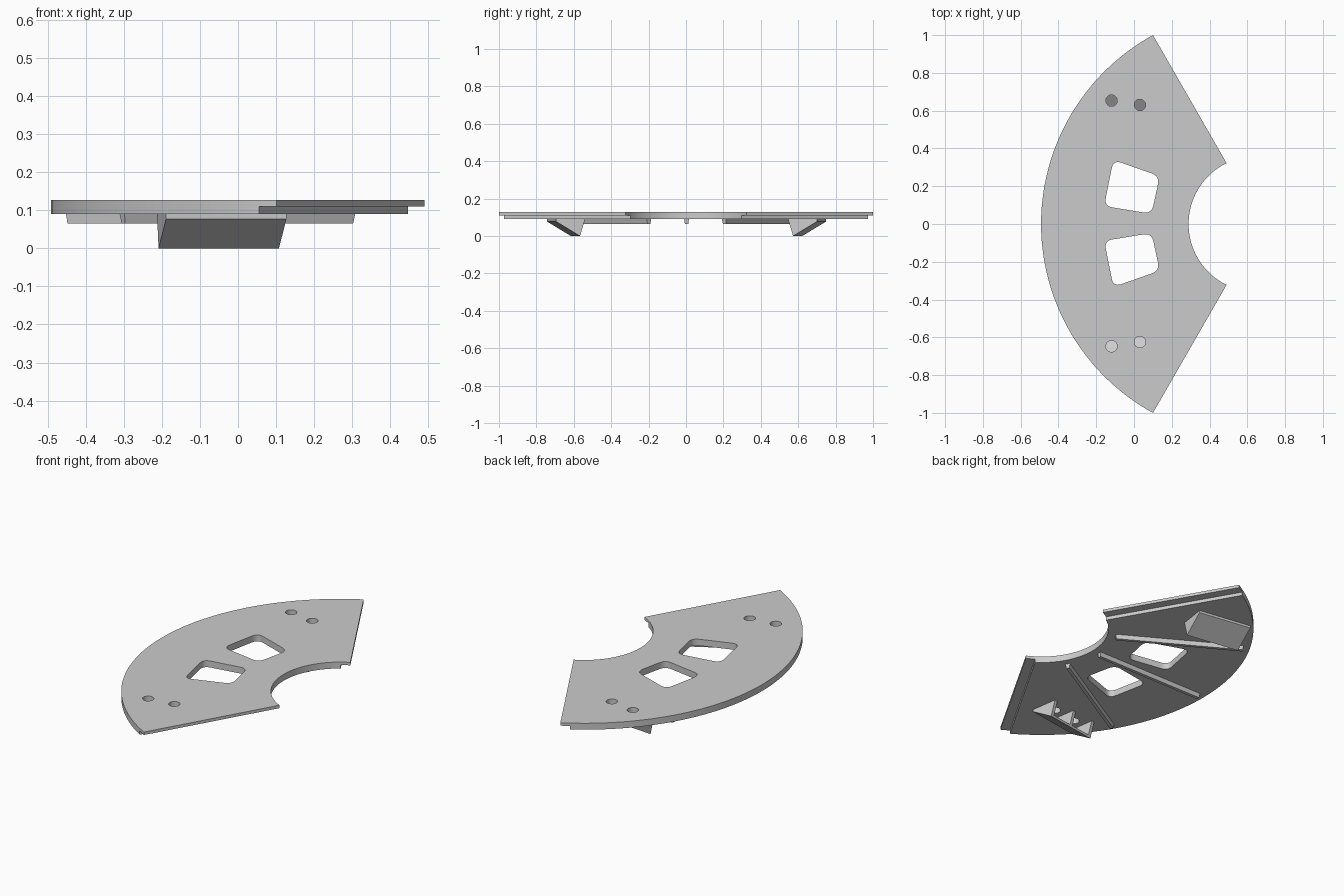
import bpy, bmesh, math
from mathutils import Vector

if "Cube" in bpy.data.objects:
    bpy.data.objects.remove(bpy.data.objects["Cube"])

grey = bpy.data.materials.new("light_grey")
grey.diffuse_color = (0.6, 0.6, 0.6, 1)
grey.use_nodes = True
grey.node_tree.nodes["Principled BSDF"].inputs["Base Color"].default_value = grey.diffuse_color

CX, YO = 0.648, 0.003           # hub of the arcs, small y offset of the details
Z0, ZL, Z1 = 0.09, 0.11, 0.127  # deck underside, lap step, deck top


def finish(name, bm):
    bmesh.ops.recalc_face_normals(bm, faces=bm.faces[:])
    me = bpy.data.meshes.new(name)
    bm.to_mesh(me)
    bm.free()
    me.materials.append(grey)
    ob = bpy.data.objects.new(name, me)
    bpy.context.collection.objects.link(ob)
    return ob


def loft(name, a, b):
    """Solid between two matching 3D loops."""
    bm = bmesh.new()
    va = [bm.verts.new(p) for p in a]
    vb = [bm.verts.new(p) for p in b]
    bm.faces.new(va)
    bm.faces.new(vb[::-1])
    n = len(va)
    for i in range(n):
        j = (i + 1) % n
        bm.faces.new((va[i], vb[i], vb[j], va[j]))
    return finish(name, bm)


def arc(r, a0, a1, n, cx=CX, cy=0.0):
    """Points around a centre, angle measured from -x."""
    out = []
    for i in range(n + 1):
        a = math.radians(a0 + (a1 - a0) * i / n)
        out.append((cx - r * math.cos(a), cy + r * math.sin(a)))
    return out


def rounded(pts, d, n=8):
    """Polygon with curved corners."""
    out = []
    P = [Vector(p) for p in pts]
    for i, p in enumerate(P):
        a = p + (P[i - 1] - p).normalized() * d
        b = p + (P[(i + 1) % len(P)] - p).normalized() * d
        for k in range(n + 1):
            t = k / n
            q = a * (1 - t) ** 2 + p * 2 * t * (1 - t) + b * t * t
            out.append((q.x, q.y))
    return out


# finger grip frame: u along the grip, v outwards
GA = math.radians(8.7)


def grip_xy(u, v, s):
    x = -0.045 + u * math.cos(GA) + v * math.sin(GA)
    y = 0.631 - u * math.sin(GA) + v * math.cos(GA)
    return x, s * y + YO


# deck: ring sector with two windows and four finger holes
loops = [arc(1.14, -61.3, 61.3, 80) + arc(0.359, 63.9, -63.9, 48)]
window = [(-0.109, 0.336), (0.136, 0.250), (0.093, 0.051), (-0.158, 0.092)]
for s in (1, -1):
    loops.append(rounded([(x, s * y + YO) for x, y in window], 0.045))
    for u in (-0.076, 0.076):
        hx, hy = grip_xy(u, 0.008, s)
        loops.append(arc(0.03, 0, 360, 32, hx, hy)[:-1])

bm = bmesh.new()
edges = []
for lp in loops:
    vs = [bm.verts.new((x, y, Z0)) for x, y in lp]
    edges += [bm.edges.new((vs[i - 1], vs[i])) for i in range(len(vs))]
bmesh.ops.triangle_fill(bm, use_beauty=True, use_dissolve=False, edges=edges, normal=(0, 0, 1))
ext = bmesh.ops.extrude_face_region(bm, geom=bm.faces[:])
for g in ext["geom"]:
    if isinstance(g, bmesh.types.BMVert):
        g.co.z = Z1
deck = finish("deck", bm)

# lap joint steps cut under both straight edges
for s in (1, -1):
    d = Vector((-0.5, s * 0.866, 0))
    n = Vector((0.866, s * 0.5, 0))
    o = Vector((0.618, 0, 0))
    quad = [o - d * 0.3, o + d * 1.7, o + d * 1.7 + n * 0.2, o - d * 0.3 + n * 0.2]
    cutter = loft("lap_cutter", [p + Vector((0, 0, 0.05)) for p in quad],
                  [p + Vector((0, 0, ZL)) for p in quad])
    cutter.hide_render = True
    mod = deck.modifiers.new("lap", 'BOOLEAN')
    mod.operation = 'DIFFERENCE'
    mod.solver = 'EXACT'
    mod.object = cutter
    bpy.context.view_layer.objects.active = deck
    bpy.ops.object.modifier_apply(modifier=mod.name)
    bpy.data.objects.remove(cutter)

bpy.ops.object.select_all(action='DESELECT')
deck.select_set(True)
bpy.context.view_layer.objects.active = deck
bpy.ops.object.shade_smooth_by_angle(angle=math.radians(30))

# tapered radial ribs underneath
for ang in (-30, 0, 30):
    a = math.radians(ang)
    r = Vector((-math.cos(a), math.sin(a), 0))
    t = Vector((r.y, -r.x, 0))

    def rect(z, w, e):
        c = Vector((CX, YO, z))
        return [c + r * (q + k * e) + t * (w * m)
                for q, k, m in ((0.4, 1, -1), (1.1, -1, -1), (1.1, -1, 1), (0.4, 1, 1))]
    loft("rib", rect(0.065, 0.009, 0.004), rect(Z0 + 0.001, 0.013, 0))


# finger grips: sloping plate with three gussets, open to the inside
def grip_part(name, prof, u0, u1, s):
    loft(name, [(*grip_xy(u0, v, s), z) for v, z in prof],
         [(*grip_xy(u1, v, s), z) for v, z in prof])


plate = [(0.092, 0.0905), (0.092, 0.077), (-0.037, 0.0), (-0.042, 0.012), (0.066, 0.0905)]
gusset = [(0.07, 0.0905), (-0.065, 0.0905), (-0.038, 0.001), (0.08, 0.073)]
for s in (1, -1):
    grip_part("grip_plate", plate, -0.16, 0.16, s)
    for u in (-0.15, 0, 0.15):
        grip_part("grip_gusset", gusset, u - 0.0099, u + 0.0099, s)
